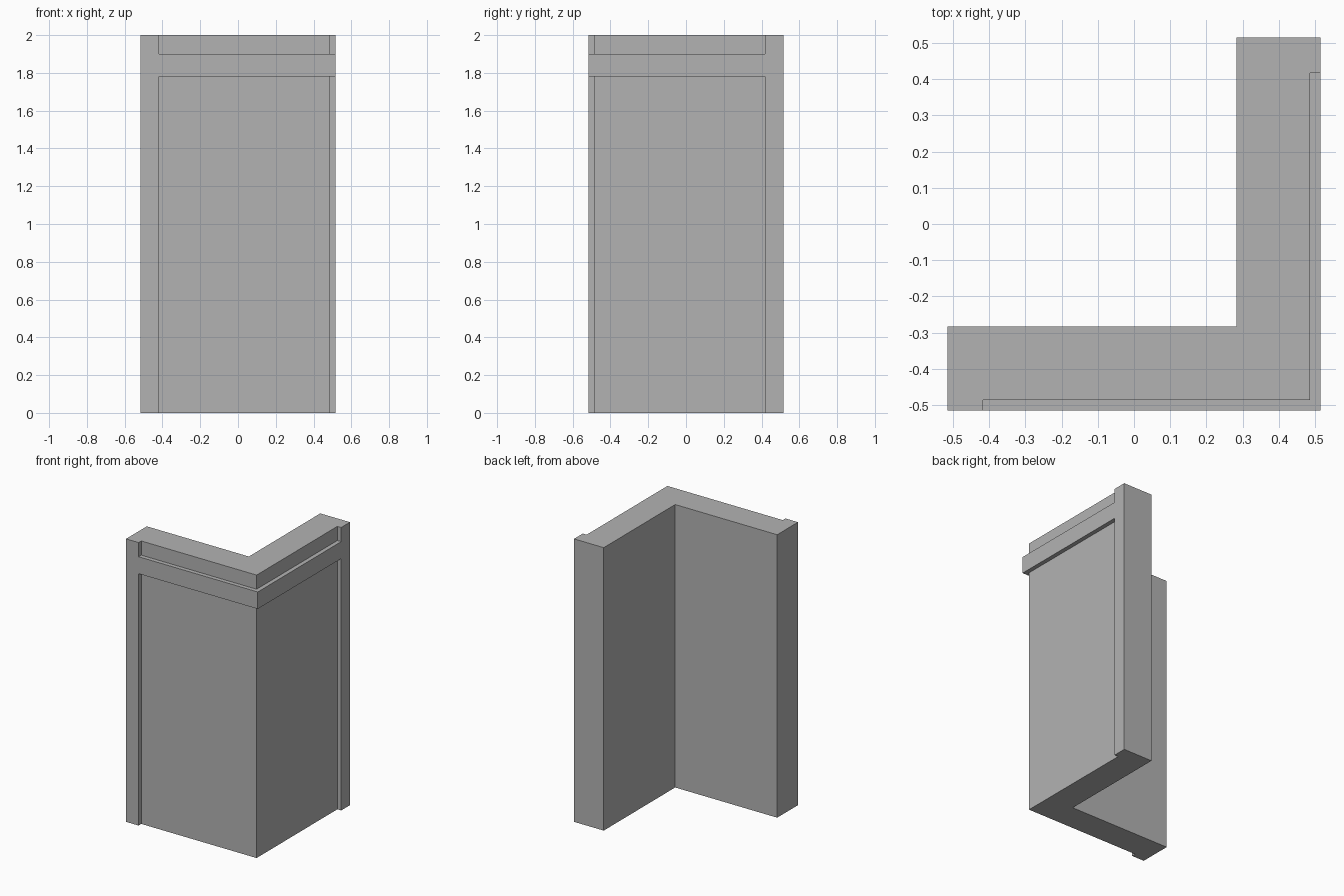
import bpy
import bmesh

cube = bpy.data.objects.get("Cube")
if cube:
    bpy.data.objects.remove(cube, do_unlink=True)

# Plain grey plaster
grey = bpy.data.materials.new("plain_grey")
grey.use_nodes = True
color = (0.45, 0.45, 0.45, 1)
grey.diffuse_color = color
grey.node_tree.nodes["Principled BSDF"].inputs["Base Color"].default_value = color

OUT = 0.515     # outer face of end strips and band
WALL = 0.485    # recessed wall face
INNER = 0.283   # inside faces of the corner
STRIP = 0.417   # inner edge of the end strips
HEIGHT = 2.0


def mirrored(half):
    """Complete a profile across the corner diagonal (x, y) -> (-y, -x)."""
    return half + [(-y, -x) for x, y in reversed(half) if abs(x + y) > 1e-6]


def extrude_profile(name, points, z0, z1):
    bm = bmesh.new()
    base = bm.faces.new([bm.verts.new((x, y, z0)) for x, y in points])
    top = bmesh.ops.extrude_face_region(bm, geom=[base])["geom"]
    verts = [v for v in top if isinstance(v, bmesh.types.BMVert)]
    bmesh.ops.translate(bm, verts=verts, vec=(0, 0, z1 - z0))
    bmesh.ops.recalc_face_normals(bm, faces=bm.faces)
    mesh = bpy.data.meshes.new(name)
    bm.to_mesh(mesh)
    bm.free()
    mesh.materials.append(grey)
    obj = bpy.data.objects.new(name, mesh)
    bpy.context.collection.objects.link(obj)
    return obj


# L-shaped wall with a raised strip at each free end
wall = mirrored([(INNER, -INNER), (-OUT, -INNER), (-OUT, -OUT),
                 (-STRIP, -OUT), (-STRIP, -WALL), (WALL, -WALL)])
extrude_profile("corner_wall", wall, 0, HEIGHT)

# Raised band wrapping the outside corner between the strips
band = [(-STRIP, -WALL), (-STRIP, -OUT), (OUT, -OUT),
        (OUT, STRIP), (WALL, STRIP), (WALL, -WALL)]
extrude_profile("raised_band", band, 1.78, 1.9)
